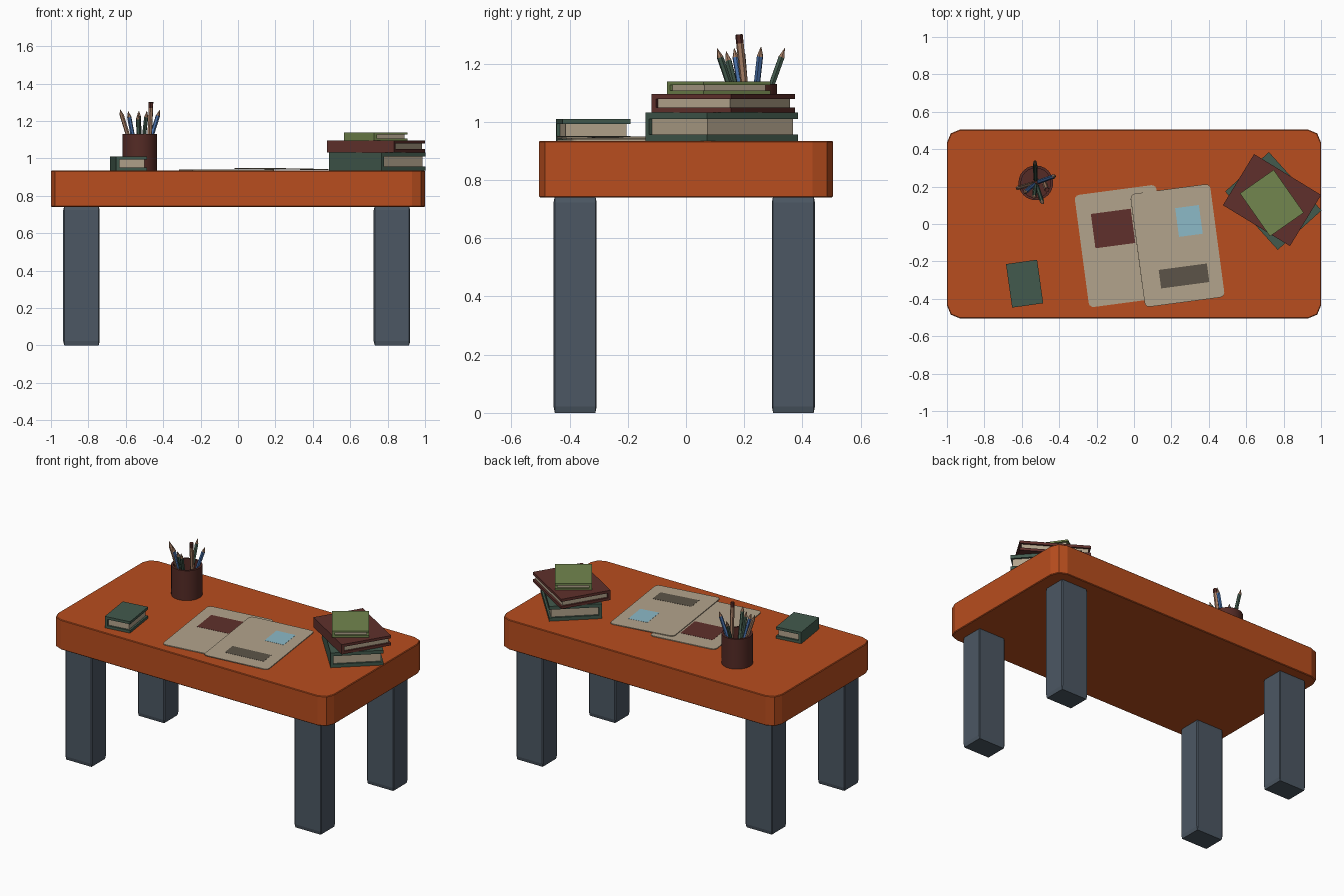
import bpy, bmesh
from math import radians, tau
from mathutils import Vector, Matrix

if "Cube" in bpy.data.objects:
    bpy.data.objects.remove(bpy.data.objects["Cube"])

TOP = 0.935          # desk surface height


def mat(name, rgb):
    m = bpy.data.materials.new(name)
    m.diffuse_color = (*rgb, 1)
    m.use_nodes = True
    m.node_tree.nodes["Principled BSDF"].inputs["Base Color"].default_value = m.diffuse_color
    return m


orange = mat("orange", (0.48, 0.075, 0.013))
slate = mat("slate", (0.072, 0.096, 0.125))
green = mat("dark_green", (0.055, 0.102, 0.074))
red = mat("dark_red", (0.115, 0.03, 0.025))
lime = mat("light_green", (0.17, 0.24, 0.077))
paper = mat("paper", (0.45, 0.37, 0.262))
sky = mat("pale_blue", (0.262, 0.49, 0.578))
grey = mat("warm_grey", (0.107, 0.089, 0.065))
blue = mat("blue", (0.065, 0.162, 0.40))
wood = mat("wood", (0.376, 0.205, 0.127))
maroon = mat("maroon", (0.09, 0.024, 0.019))


def finish(bm, name, material, loc=(0, 0, 0), rot=(0, 0, 0)):
    bmesh.ops.recalc_face_normals(bm, faces=bm.faces)
    me = bpy.data.meshes.new(name)
    bm.to_mesh(me)
    bm.free()
    me.materials.append(material)
    ob = bpy.data.objects.new(name, me)
    ob.location, ob.rotation_euler = loc, rot
    bpy.context.collection.objects.link(ob)
    return ob


def box(name, size, loc, material, rot=(0, 0, 0), corner=0, segs=2, rim=0, chip=0):
    """Box; corner rounds upright edges, rim trims the flat ends, chip bevels before scaling."""
    bm = bmesh.new()
    bmesh.ops.create_cube(bm, size=1)
    if chip:
        bmesh.ops.bevel(bm, geom=bm.edges[:], offset=chip, segments=1, affect='EDGES')
    bmesh.ops.scale(bm, vec=size, verts=bm.verts)
    if corner:
        up = [e for e in bm.edges if abs(e.verts[0].co.z - e.verts[1].co.z) > size[2] / 2]
        bmesh.ops.bevel(bm, geom=up, offset=corner, segments=segs, profile=0.5, affect='EDGES')
    if rim:
        flat = [e for e in bm.edges if abs(e.verts[0].co.z - e.verts[1].co.z) < 1e-5]
        bmesh.ops.bevel(bm, geom=flat, offset=rim, segments=1, affect='EDGES')
    return finish(bm, name, material, loc, rot)


def lathe(name, profile, steps, material, loc=(0, 0, 0), axis=None):
    """Spin (radius, height) points about z, then aim z along axis."""
    bm = bmesh.new()
    vs = [bm.verts.new((r, 0, z)) for r, z in profile]
    es = [bm.edges.new(p) for p in zip(vs, vs[1:])]
    bmesh.ops.spin(bm, geom=vs + es, axis=(0, 0, 1), cent=(0, 0, 0), angle=tau, steps=steps)
    bmesh.ops.remove_doubles(bm, verts=bm.verts, dist=1e-5)
    rot = axis.to_track_quat('Z', 'Y').to_euler() if axis else (0, 0, 0)
    return finish(bm, name, material, loc, rot)


def book(name, length, width, height, board, loc, angle, material):
    """U-shaped cover with its spine on local -y, plus a page block."""
    w, s, h = width / 2, 0.018, height
    prof = [(-w, 0), (w, 0), (w, board), (-w + s, board),
            (-w + s, h - board), (w, h - board), (w, h), (-w, h)]
    bm = bmesh.new()
    f = bm.faces.new([bm.verts.new((-length / 2, y, z)) for y, z in prof])
    ext = bmesh.ops.extrude_face_region(bm, geom=[f])["geom"]
    bmesh.ops.translate(bm, vec=(length, 0, 0),
                        verts=[v for v in ext if isinstance(v, bmesh.types.BMVert)])
    cover = finish(bm, name + "_cover", material, loc, (0, 0, radians(angle)))
    gap = 0.012
    pages = box(name + "_pages", (length - 2 * gap, width - s - gap, h - 2 * board),
                (0, (s - gap) / 2, h / 2), paper)
    pages.parent = cover


# Desk
box("table_top", (2, 1.01, 0.195), (0, 0, TOP - 0.0975), orange, corner=0.07, rim=0.004)
for side, x in (("left", -0.837), ("right", 0.823)):
    for end, y in (("front", -0.381), ("back", 0.369)):
        box(f"{end}_{side}_leg", (0.195, 0.148, 0.745), (x, y, 0.3725), slate, chip=0.03)

# Books
book("large_book", 0.42, 0.315, 0.097, 0.022, (0.745, 0.123, TOP), -48, green)
book("middle_book", 0.42, 0.32, 0.064, 0.017, (0.738, 0.128, TOP + 0.097), -31.4, red)
book("top_book", 0.28, 0.22, 0.042, 0.011, (0.737, 0.112, TOP + 0.161), -55, lime)
book("small_book", 0.235, 0.168, 0.075, 0.017, (-0.585, -0.319, TOP), -82, green)

# Paper sheets with printed blocks
turn = radians(7.6)
left = box("left_sheet", (0.44, 0.605, 0.005), (-0.061, -0.118, TOP + 0.0025), paper,
           (0, 0, turn), corner=0.025, segs=3)
right = box("right_sheet", (0.43, 0.61, 0.005), (0.2325, -0.115, TOP + 0.0085), paper,
            (0, 0.014, turn), corner=0.025, segs=3)
for name, sheet, x, y, w, d, m in (
        ("red_block", left, -0.038, 0.10, 0.215, 0.185, red),
        ("blue_block", right, 0.078, 0.122, 0.128, 0.155, sky),
        ("grey_block", right, 0.013, -0.166, 0.26, 0.10, grey)):
    box(name, (w, d, 0.002), (x, y, 0.0025), m).parent = sheet

# Pencil cup
R, H, T = 0.093, 0.195, 0.014
centre = Vector((-0.525, 0.22, TOP))
cup = lathe("pencil_cup", [(0, 0), (R, 0), (R, H), (R - T, H), (R - T, 0.02), (0, 0.02)],
            24, maroon, centre)
bpy.context.view_layer.objects.active = cup
cup.select_set(True)
bpy.ops.object.shade_smooth_by_angle(angle=radians(35))

# Pencils fan out from the cup floor
tips = [((-0.53, 0.34, 1.255), green), ((-0.418, 0.258, 1.26), blue),
        ((-0.632, 0.19, 1.265), wood), ((-0.487, 0.106, 1.255), green),
        ((-0.588, 0.165, 1.255), blue), ((-0.535, 0.137, 1.245), green)]
floor = centre + Vector((0, 0, 0.035))
r = 0.0115
for i, (tip, m) in enumerate(tips, 1):
    off = Vector(tip) - centre
    base = floor + 0.15 * Vector((off.x, off.y, 0))
    axis = Vector(tip) - base
    L = axis.length
    lathe(f"pencil_{i}", [(0, 0), (r, 0), (r, L - 0.035)], 6, m, base, axis)
    lathe(f"pencil_point_{i}", [(r, L - 0.035), (0, L)], 6, wood, base, axis)

# Taller pencil, eraser end up
base = Vector((-0.478, 0.217, TOP + 0.035))
axis = Vector((-0.465, 0.182, 1.30)) - base
L = axis.length
lathe("eraser_pencil", [(0, 0), (0.013, 0), (0.013, L - 0.03)], 6, wood, base, axis)
lathe("eraser", [(0.013, L - 0.03), (0.013, L), (0, L)], 6, maroon, base, axis)
